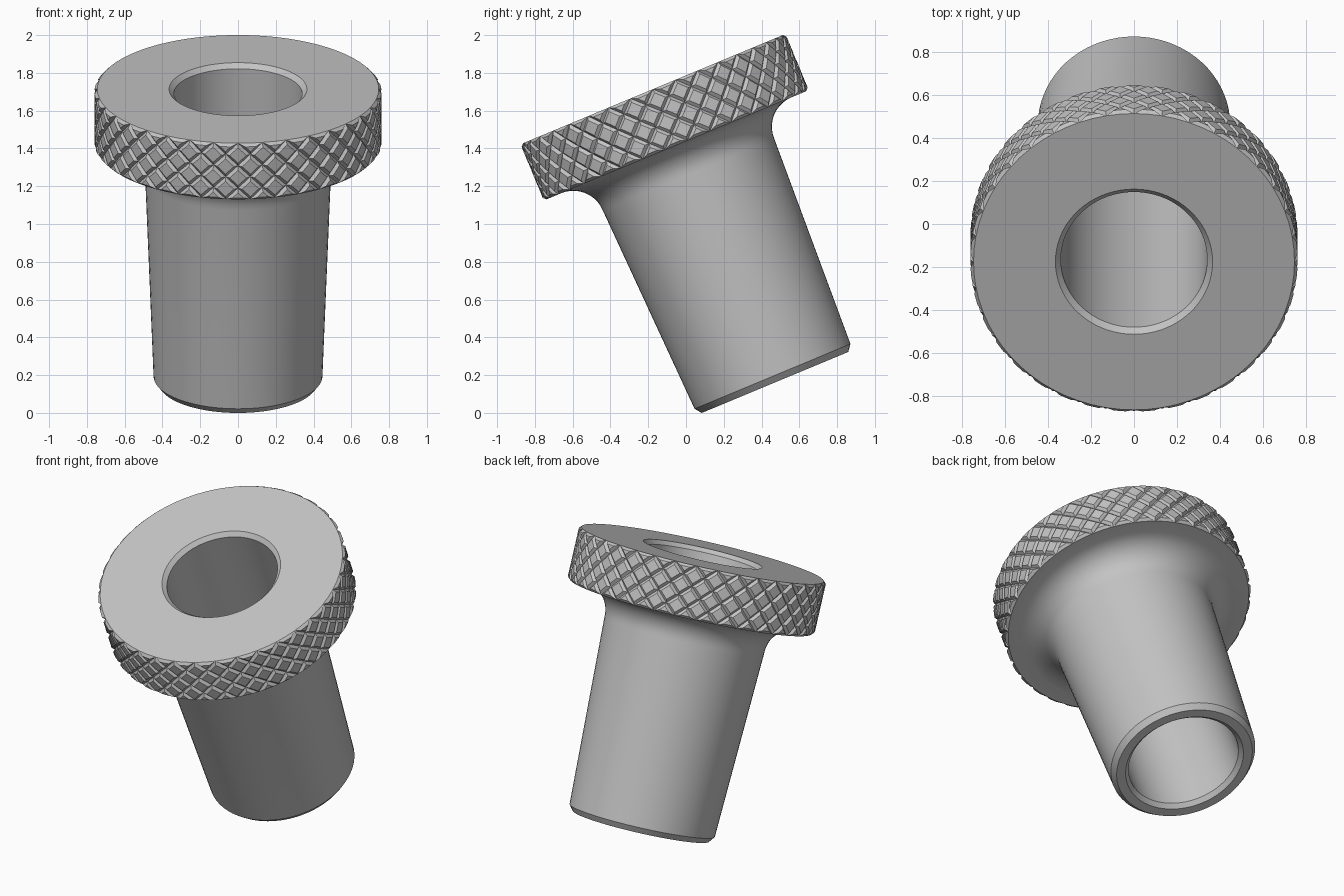
import bpy
import bmesh
from math import sin, cos, pi, radians

if "Cube" in bpy.data.objects:
    bpy.data.objects.remove(bpy.data.objects["Cube"])

SEGMENTS = 72          # steps around the axis
ROWS = 5               # half diamonds over the rim height
HEAD_HEIGHT = 0.322
RIM_RADIUS = 0.76      # crest of the knurl
ROOT_RADIUS = 0.745    # bottom of the grooves
LENGTH = 1.682
TILT = radians(22.6)

steel = bpy.data.materials.new("steel_grey")
steel.use_nodes = True
colour = (0.55, 0.55, 0.55, 1)
steel.diffuse_color = colour
steel.node_tree.nodes["Principled BSDF"].inputs["Base Color"].default_value = colour


def point(radius, depth, step):
    """Point on the axis-aligned part, depth measured down from the top face."""
    angle = 2 * pi * step / SEGMENTS
    return (radius * cos(angle), radius * sin(angle), -depth)


def finish(bm, name):
    """Turn the bmesh into a tilted, smooth-shaded object."""
    mesh = bpy.data.meshes.new(name)
    bm.to_mesh(mesh)
    bm.free()
    mesh.materials.append(steel)
    obj = bpy.data.objects.new(name, mesh)
    bpy.context.collection.objects.link(obj)
    obj.location = (0, -0.175, 1.714)
    obj.rotation_euler = (TILT, 0, 0)
    bpy.ops.object.select_all(action="DESELECT")
    obj.select_set(True)
    bpy.context.view_layer.objects.active = obj
    bpy.ops.object.shade_smooth_by_angle(angle=radians(30))


# Flanged sleeve: underside, fillet, tapered neck, chamfered end, bore, top face
FILLET = 0.168
profile = [(ROOT_RADIUS, HEAD_HEIGHT)]
for i in range(11):
    a = i / 10 * pi / 2
    profile.append((0.66 - FILLET * sin(a), HEAD_HEIGHT + FILLET * (1 - cos(a))))
profile += [(0.447, LENGTH - 0.035), (0.42, LENGTH),
            (0.365, LENGTH), (0.34, LENGTH - 0.025),
            (0.34, 0.025), (0.365, 0), (ROOT_RADIUS, 0)]

bm = bmesh.new()
rings = [[bm.verts.new(point(r, d, s)) for s in range(SEGMENTS)] for r, d in profile]
for upper, lower in zip(rings, rings[1:]):
    for s in range(SEGMENTS):
        n = (s + 1) % SEGMENTS
        bm.faces.new((upper[s], lower[s], lower[n], upper[n]))
finish(bm, "flanged_sleeve")

# Knurled rim: a lattice of diamonds, each inset and raised from the groove roots
bm = bmesh.new()
lattice = {}


def node(step, row):
    row = min(max(row, 0), ROWS)
    key = (step % SEGMENTS, row)
    if key not in lattice:
        lattice[key] = bm.verts.new(point(ROOT_RADIUS, HEAD_HEIGHT * row / ROWS, step))
    return lattice[key]


diamonds = []
for row in range(ROWS + 1):
    for step in range(SEGMENTS):
        if (step + row) % 2:
            diamonds.append(bm.faces.new((node(step, row - 1), node(step - 1, row),
                                          node(step, row + 1), node(step + 1, row))))
bm.normal_update()
bmesh.ops.inset_individual(bm, faces=diamonds, thickness=0.015, use_even_offset=True)
poked = bmesh.ops.poke(bm, faces=diamonds)
for v in {v for f in poked["faces"] for v in f.verts}:
    scale = RIM_RADIUS / v.co.xy.length
    v.co.x *= scale
    v.co.y *= scale
finish(bm, "knurled_rim")
